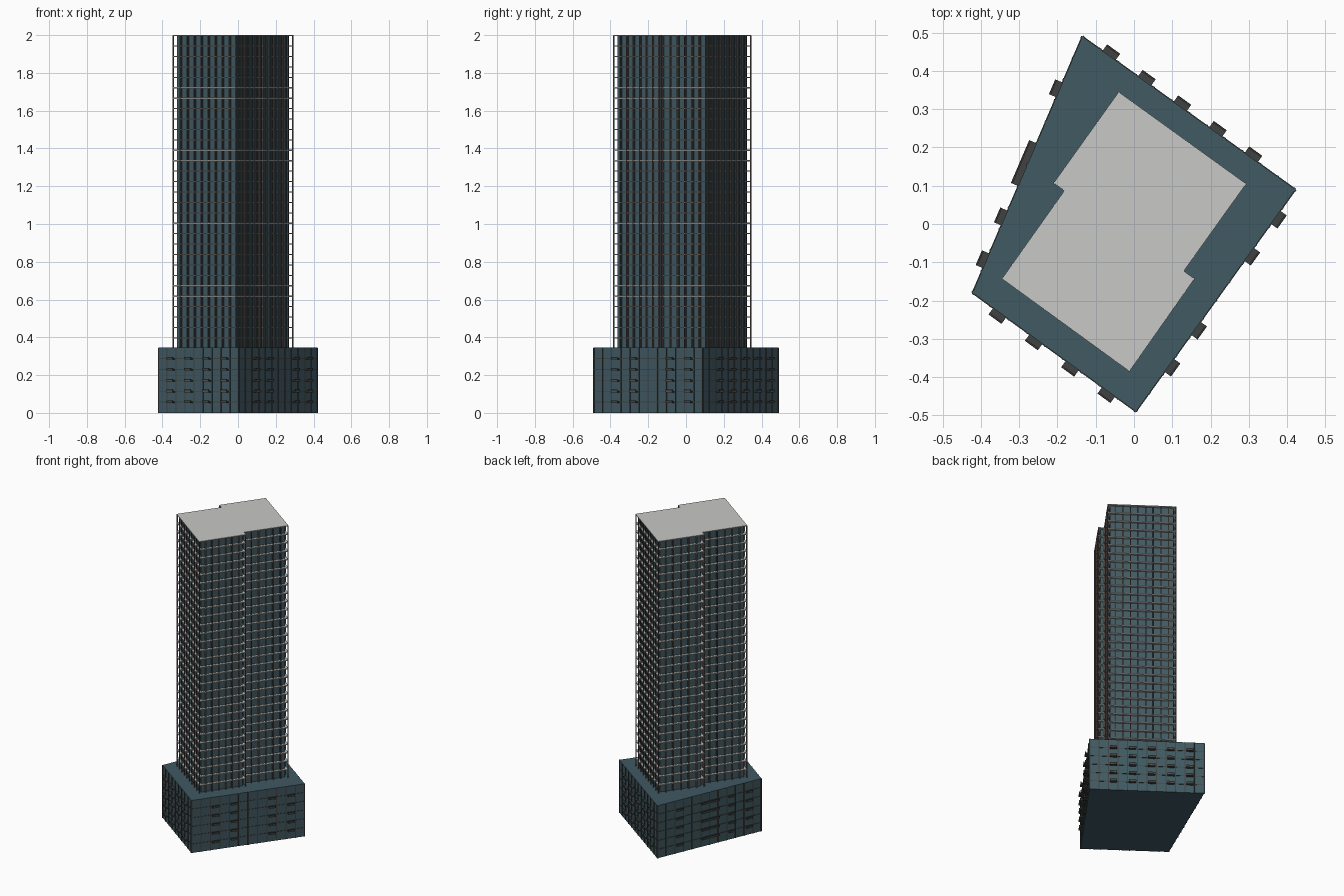
import bpy, bmesh, math
from mathutils import Vector, Matrix

if "Cube" in bpy.data.objects:
    bpy.data.objects.remove(bpy.data.objects["Cube"])


def material(name, r, g, b):
    m = bpy.data.materials.new(name)
    m.diffuse_color = (r, g, b, 1)
    m.use_nodes = True
    m.node_tree.nodes["Principled BSDF"].inputs["Base Color"].default_value = m.diffuse_color
    return m


GLASS = material("teal glass", 0.053, 0.1, 0.122)
DARK = material("dark frame", 0.05, 0.055, 0.052)
POST = material("warm grey post", 0.15, 0.132, 0.12)
LIGHT = material("light concrete", 0.58, 0.58, 0.565)

PODIUM = [(-0.422, -0.18), (0.005, -0.49), (0.422, 0.09), (-0.135, 0.49)]
TOWER = [(-0.345, -0.143), (-0.012, -0.385), (0.158, -0.143), (0.13, -0.123),
         (0.293, 0.105), (-0.04, 0.345), (-0.21, 0.107), (-0.182, 0.087)]
H0, H1 = 0.345, 2.0


def edges(poly):
    """Start, direction, outward normal and length of each wall."""
    for i, p in enumerate(poly):
        a, b = Vector(p), Vector(poly[(i + 1) % len(poly)])
        d = b - a
        u = d.normalized()
        yield a, u, Vector((u.y, -u.x)), d.length


def inset(poly, t):
    e = list(edges(poly))
    out = []
    for i in range(len(e)):
        n0, n1 = e[i - 1][2], e[i][2]
        out.append(e[i][0] - (n0 + n1) * (t / (1 + n0.dot(n1))))
    return out


def prism(bm, poly, z0, z1):
    lo = [bm.verts.new((p[0], p[1], z0)) for p in poly]
    hi = [bm.verts.new((p[0], p[1], z1)) for p in poly]
    n = len(poly)
    bm.faces.new(lo[::-1])
    bm.faces.new(hi)
    for i in range(n):
        j = (i + 1) % n
        bm.faces.new((lo[i], lo[j], hi[j], hi[i]))


def wall_box(bm, wall, s, w, d0, d1, z0, z1):
    """Box on a wall: centre s along it, width w, depth d0..d1 outward."""
    a, u, n, _ = wall
    c = a + u * s
    pts = [c - u * w / 2 + n * d1, c + u * w / 2 + n * d1,
           c + u * w / 2 + n * d0, c - u * w / 2 + n * d0]
    prism(bm, pts, z0, z1)


def finish(bm, name, mat):
    bmesh.ops.recalc_face_normals(bm, faces=bm.faces)
    me = bpy.data.meshes.new(name)
    bm.to_mesh(me)
    bm.free()
    me.materials.append(mat)
    ob = bpy.data.objects.new(name, me)
    bpy.context.collection.objects.link(ob)
    return ob


# Podium block
bm = bmesh.new()
prism(bm, PODIUM, 0, H0)
finish(bm, "podium_block", GLASS)

# Podium grid lines and small balconies with a pale edge
BAYS = [9, 12, 12, 12]
BALCONIES = [(1, 3, 5, 7), (2, 4, 8, 10), (2, 4, 6, 8, 10), (2, 5, 6, 8, 10)]
ROW = H0 / 6
grid, balc, lip = bmesh.new(), bmesh.new(), bmesh.new()
for wall, n, spots in zip(edges(PODIUM), BAYS, BALCONIES):
    L = wall[3]
    bay = L / n
    for i in range(n + 1):
        s = min(max(i * bay, 0.003), L - 0.003)
        wall_box(grid, wall, s, 0.006, -0.003, 0.003, 0, H0 - 0.001)
    for k in range(1, 6):
        wall_box(grid, wall, L / 2, L, -0.003, 0.002, k * ROW - 0.002, k * ROW + 0.002)
    for i in spots:
        for k in range(1, 6):
            s, z = (i + 0.5) * bay, k * ROW - 0.006
            w = 0.061 if i in (5, 6) and 5 in spots and 6 in spots else 0.042
            wall_box(balc, wall, s, w, -0.002, 0.02, z, z + 0.008)
            wall_box(balc, wall, s, w, 0.016, 0.02, z + 0.008, z + 0.014)
            wall_box(lip, wall, s, w, 0.018, 0.021, z, z + 0.004)
finish(grid, "podium_grid", DARK)
finish(balc, "podium_balconies", DARK)
finish(lip, "balcony_edges", POST)

# Tower glass core, set back behind the frame
bm = bmesh.new()
prism(bm, inset(TOWER, 0.016), H0 - 0.01, H1 - 0.004)
finish(bm, "tower_core", GLASS)

# Floor slabs
FLOORS = 30
STEP = (H1 - H0) / FLOORS
bm = bmesh.new()
ring = inset(TOWER, 0.0005)
for k in range(1, FLOORS):
    z = H0 + k * STEP
    prism(bm, ring, z - 0.006, z)
finish(bm, "floor_slabs", LIGHT)

# Outer posts and slim mullions on the glass
posts, mull = bmesh.new(), bmesh.new()
for wall in edges(TOWER):
    L = wall[3]
    n = max(1, round(L / 0.045))
    for i in range(n + 1):
        s = min(max(i * L / n, 0.0025), L - 0.0025)
        wall_box(posts, wall, s, 0.005, -0.005, 0.001, H0 - 0.002, H1 - 0.003)
        if 0 < i < n:
            wall_box(mull, wall, s, 0.007, -0.018, -0.012, H0, H1 - 0.004)
finish(posts, "tower_posts", POST)
finish(mull, "window_mullions", DARK)

# Roof
bm = bmesh.new()
prism(bm, TOWER, H1 - 0.005, H1)
finish(bm, "roof", LIGHT)
